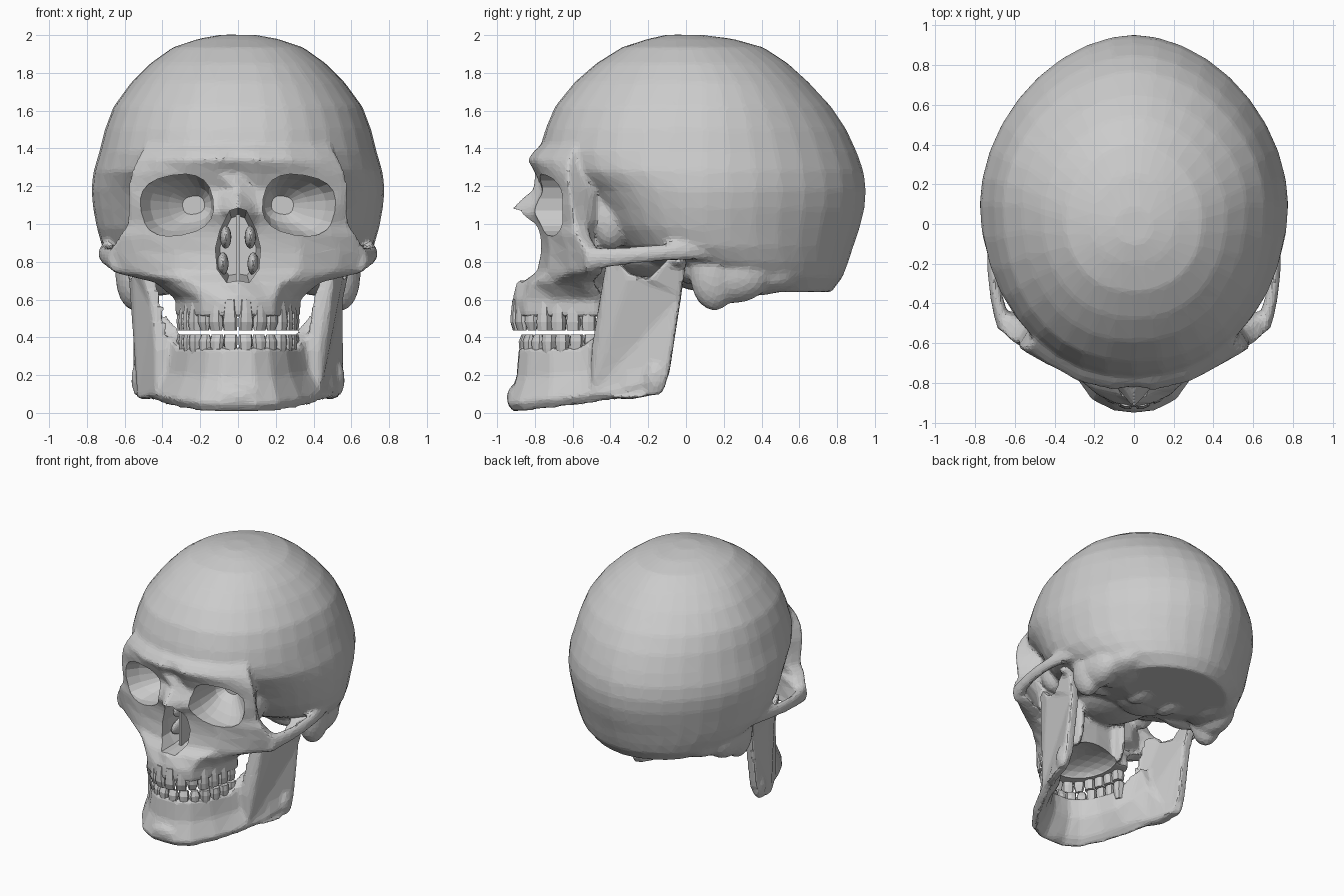
import bpy, bmesh, math
from mathutils import Matrix, Vector

if "Cube" in bpy.data.objects:
    bpy.data.objects.remove(bpy.data.objects["Cube"])

bone = bpy.data.materials.new("bone_grey")
bone.diffuse_color = (0.6, 0.6, 0.6, 1)
bone.use_nodes = True
bone.node_tree.nodes["Principled BSDF"].inputs["Base Color"].default_value = bone.diffuse_color


def loft(bm, rings):
    """Closed tube through rings of equal point count, capped at both ends."""
    rows = [[bm.verts.new(p) for p in r] for r in rings]
    n = len(rows[0])
    for a, b in zip(rows, rows[1:]):
        for i in range(n):
            j = (i + 1) % n
            bm.faces.new((a[i], a[j], b[j], b[i]))
    bm.faces.new(rows[0])
    bm.faces.new(rows[-1])


def blob(bm, c, r):
    bmesh.ops.create_icosphere(bm, subdivisions=3, radius=1,
                               matrix=Matrix.Translation(c) @ Matrix.Diagonal((*r, 1)))


def oval(n, e=2.0):
    """Unit superellipse."""
    out = []
    for i in range(n):
        t = 2 * math.pi * i / n
        c, s = math.cos(t), math.sin(t)
        out.append((math.copysign(abs(c) ** (2 / e), c), math.copysign(abs(s) ** (2 / e), s)))
    return out


def finish(bm, name):
    bmesh.ops.recalc_face_normals(bm, faces=bm.faces[:])
    me = bpy.data.meshes.new(name)
    bm.to_mesh(me)
    bm.free()
    ob = bpy.data.objects.new(name, me)
    bpy.context.collection.objects.link(ob)
    me.materials.append(bone)
    return ob


def fuse(ob, voxel, ratio, cutter):
    """Melt overlapping pieces into one faceted bone, then carve it."""
    cutter.hide_render = True
    m = ob.modifiers.new("fuse", 'REMESH')
    m.mode, m.voxel_size = 'VOXEL', voxel
    m = ob.modifiers.new("soften", 'SMOOTH')
    m.factor, m.iterations = 0.5, 7
    m = ob.modifiers.new("facets", 'DECIMATE')
    m.ratio = ratio
    m = ob.modifiers.new("carve", 'BOOLEAN')
    m.operation, m.solver, m.object = 'DIFFERENCE', 'EXACT', cutter
    m.use_self = True
    bpy.context.view_layer.update()
    me = bpy.data.meshes.new_from_object(ob.evaluated_get(bpy.context.evaluated_depsgraph_get()))
    ob.modifiers.clear()
    ob.data = me
    me.materials.clear()
    me.materials.append(bone)
    for p in me.polygons:
        p.use_smooth = False
        p.material_index = 0
    bpy.data.objects.remove(cutter)


# Braincase: egg-shaped level slices (z, front y, back y, half width)
bm = bmesh.new()
slices = [(2.002, -.1, .08, .09), (1.98, -.2, .25, .21), (1.935, -.34, .41, .345),
          (1.85, -.475, .54, .465), (1.75, -.59, .65, .565), (1.62, -.695, .77, .66),
          (1.5, -.745, .85, .705), (1.38, -.78, .905, .735), (1.28, -.74, .94, .765),
          (1.18, -.6, .953, .777), (1.08, -.52, .945, .767), (.98, -.46, .92, .748),
          (.88, -.38, .885, .72), (.8, -.2, .86, .67), (.72, -.05, .83, .59), (.64, .18, .77, .42)]
rings = []
for z, yf, yb, w in slices:
    # The widest point slides back towards the base and centres at the crown
    yw = .1 + 2.8 * max(0, 1 - z) ** 2 - .4 * max(0, z - 1.75)
    rings.append([(w * f[0], yw + f[1] * (yw - yf), z) if f[1] < 0 else
                  (w * b[0], yw + b[1] * (yb - yw), z)
                  for f, b in zip(oval(36, 2.2), oval(36, 1.85))])
loft(bm, rings)

# Face: rows (z, midline y, y beside the nose, cheek x, cheek y)
face = [(1.47, -.7, -.7, .46, -.55), (1.39, -.8, -.8, .51, -.6), (1.34, -.82, -.84, .54, -.62),
        (1.27, -.775, -.8, .57, -.63), (1.18, -.815, -.76, .585, -.62), (1.1, -.91, -.8, .585, -.61),
        (1.06, -.94, -.81, .585, -.6), (1.0, -.84, -.78, .59, -.59), (.94, -.79, -.77, .63, -.58),
        (.85, -.79, -.77, .69, -.52), (.745, -.82, -.79, .67, -.5), (.69, -.9, -.85, .44, -.56),
        (.6, -.92, -.9, .335, -.49), (.51, -.925, -.9, .335, -.48)]
rings = []
for z, ym, ys, xo, yo in face:
    h = [(0, ym)]
    h += [(.1 + (xo - .1) * u, ys + (yo - ys) * u ** (1.8 if z > .7 else 2.4)) for u in (0, .4, .75, .9, 1)]
    h += [(xo - .045, yo + .07)]
    # Solid wall behind the eye socket, hollow behind the cheek, narrow at the palate
    h += [(.86 * xo, -.49), (.68 * xo, -.42)] if z > .96 else \
        [(.68 * xo, -.5 if z > .65 else -.42), (.5 * xo, -.42)]
    h += [(0, -.41)]
    rings.append([(x, y, z) for x, y in h] + [(-x, y, z) for x, y in reversed(h[1:-1])])
loft(bm, rings)

# Skull base, ear bones, cheek arches, plates behind the palate
blob(bm, (0, -.12, .86), (.26, .38, .15))
blob(bm, (0, .12, .72), (.2, .2, .08))
for s in (1, -1):
    blob(bm, (s * .55, .15, .74), (.1, .13, .2))
    blob(bm, (s * .53, .25, .73), (.11, .2, .15))
    blob(bm, (s * .42, .35, .72), (.16, .25, .1))
    blob(bm, (s * .13, .22, .66), (.06, .11, .05))
    blob(bm, (s * .38, .02, .76), (.17, .07, .08))
    blob(bm, (s * .19, -.4, .7), (.035, .07, .2))
    blob(bm, (s * .4, -.4, 1.02), (.1, .1, .16))
    rings = []
    for i in range(9):
        u = i / 4 - 1
        k = 1 + .5 * u * u
        rings.append([(s * (.71 - .065 * u * u + .005 * u + .03 * k * c), -.2 + .34 * u,
                       .842 + .03 * u + .047 * k * d) for c, d in oval(10)])
    loft(bm, rings)
cranium = finish(bm, "cranium")

# Cutters: eye sockets, nose opening, palate vault, ear canals
bm = bmesh.new()
tc, ts = math.cos(math.radians(-10)), math.sin(math.radians(-10))
for s in (1, -1):
    rings = []
    for y, cx, k in ((-1.1, .325, 1), (-.66, .325, 1), (-.57, .3, .84), (-.48, .255, .58), (-.42, .235, .3)):
        rings.append([(s * (cx + k * (.195 * c * tc - .16 * d * ts)), y,
                       1.1 + k * (.195 * c * ts + .16 * d * tc)) for c, d in oval(20, 2.5)])
    loft(bm, rings)
    blob(bm, (s * .72, .04, .79), (.1, .025, .03))
pear = [(0, 1.085), (.045, 1.07), (.095, .97), (.12, .87), (.11, .76), (.06, .69), (0, .7)]
pear += [(-x, z) for x, z in reversed(pear[1:-1])]
loft(bm, [[(x * k, y, .88 + (z - .88) * k) for x, z in pear] for y, k in ((-1.1, 1), (-.7, 1), (-.47, .8))])
blob(bm, (0, -.55, .49), (.22, .27, .11))
fuse(cranium, .016, .11, finish(bm, "socket_cutter"))

# Thin septum and curled bones inside the nose
bm = bmesh.new()
loft(bm, [[(x, y, z) for x, z in ((-.01, .68), (.01, .68), (.01, 1.05), (-.01, 1.05))] for y in (-.72, -.45)])
for s in (1, -1):
    for x, z in ((.08, .79), (.065, .93)):
        blob(bm, (s * x, -.58, z), (.03, .13, .06))
finish(bm, "nasal_septum")

# Lower jaw body: stations (bottom x, y, z, top x, y) from chin to jaw angle
bm = bmesh.new()
half = [(0, -.945, 0, 0, -.885), (.1, -.945, 0, .08, -.88), (.21, -.89, .003, .165, -.83),
        (.33, -.73, .022, .255, -.72), (.42, -.55, .042, .32, -.57), (.505, -.33, .073, .38, -.44),
        (.545, -.2, .11, .45, -.36)]


def jaw_ring(station, s):
    # The top edge climbs into the upright branch at the back
    b = Vector(station[:3])
    t = Vector((*station[3:], .345 + 1.5 * max(0, station[3] - .33)))
    inn = Vector((-b.x, -.35 - b.y, 0)) if b.y < -.5 else Vector((-1, -.2, 0))
    inn.normalize()
    up = Vector((0, 0, .05))
    mid = b.lerp(t, .55) + inn * .015
    pts = [b + inn * .04, b + up, mid, t, t + inn * .08, mid + inn * .1, b + inn * .09 + up]
    return [(s * p.x, p.y, p.z) for p in pts]


loft(bm, [jaw_ring(h, -1) for h in reversed(half[1:])] + [jaw_ring(h, 1) for h in half])

# Upright jaw branches with the two prongs and the notch between them
branch = [(-.5, .33), (-.465, .55), (-.42, .81), (-.36, .81), (-.3, .74), (-.2, .71),
          (-.09, .82), (.005, .83), (-.025, .62), (-.09, .2), (-.15, .1), (-.3, .07), (-.5, .1)]


def branch_x(y, z):
    return .52 + .2 * max(0, z - .6) + .25 * min(0, y + .2) + .3 * min(0, y + .35)


for s in (1, -1):
    loft(bm, [[(s * (branch_x(y, z) + off), y, z) for y, z in branch] for off in (-.036, .036)])
    blob(bm, (s * .555, -.04, .805), (.1, .045, .04))
    blob(bm, (s * .53, -.16, .18), (.035, .06, .09))
blob(bm, (0, -.9, .08), (.13, .05, .07))
jaw = finish(bm, "lower_jaw")
bm = bmesh.new()
for s in (1, -1):
    blob(bm, (s * .25, -.82, .195), (.022, .06, .026))
fuse(jaw, .014, .12, finish(bm, "chin_hole_cutter"))


def teeth(name, a, b, cy, z_root, z_neck, z_tip):
    """Seven teeth a side, evenly spaced along an elliptical arch."""
    bm = bmesh.new()
    pts = [(a * math.sin(i * math.pi / 800), cy - b * math.cos(i * math.pi / 800)) for i in range(401)]
    run = [0]
    for p, q in zip(pts, pts[1:]):
        run.append(run[-1] + math.dist(p, q))
    step = run[-1] / 7
    for n in range(7):
        i = next(k for k, r in enumerate(run) if r >= (n + .5) * step)
        x, y = pts[i]
        t = Vector(pts[i + 1]) - Vector(pts[i - 1])
        t.normalize()
        depth = .03 if n < 3 else .042
        tip = .4 if n < 3 else .85
        for s in (1, -1):
            rings = []
            for z, kw, kd in ((z_root, .7, .6), (z_neck, .88, .9),
                              ((z_neck + z_tip) / 2, 1.02, 1), (z_tip, .65 if n == 2 else .92, tip)):
                rings.append([(s * (x + t.x * c * step * .49 * kw - t.y * d * depth * kd),
                               y + t.y * c * step * .49 * kw + t.x * d * depth * kd, z)
                              for c, d in oval(8, 2.8)])
            loft(bm, rings)
    finish(bm, name)


teeth("upper_teeth", .285, .43, -.475, .6, .53, .435)
teeth("lower_teeth", .285, .395, -.465, .28, .34, .415)
